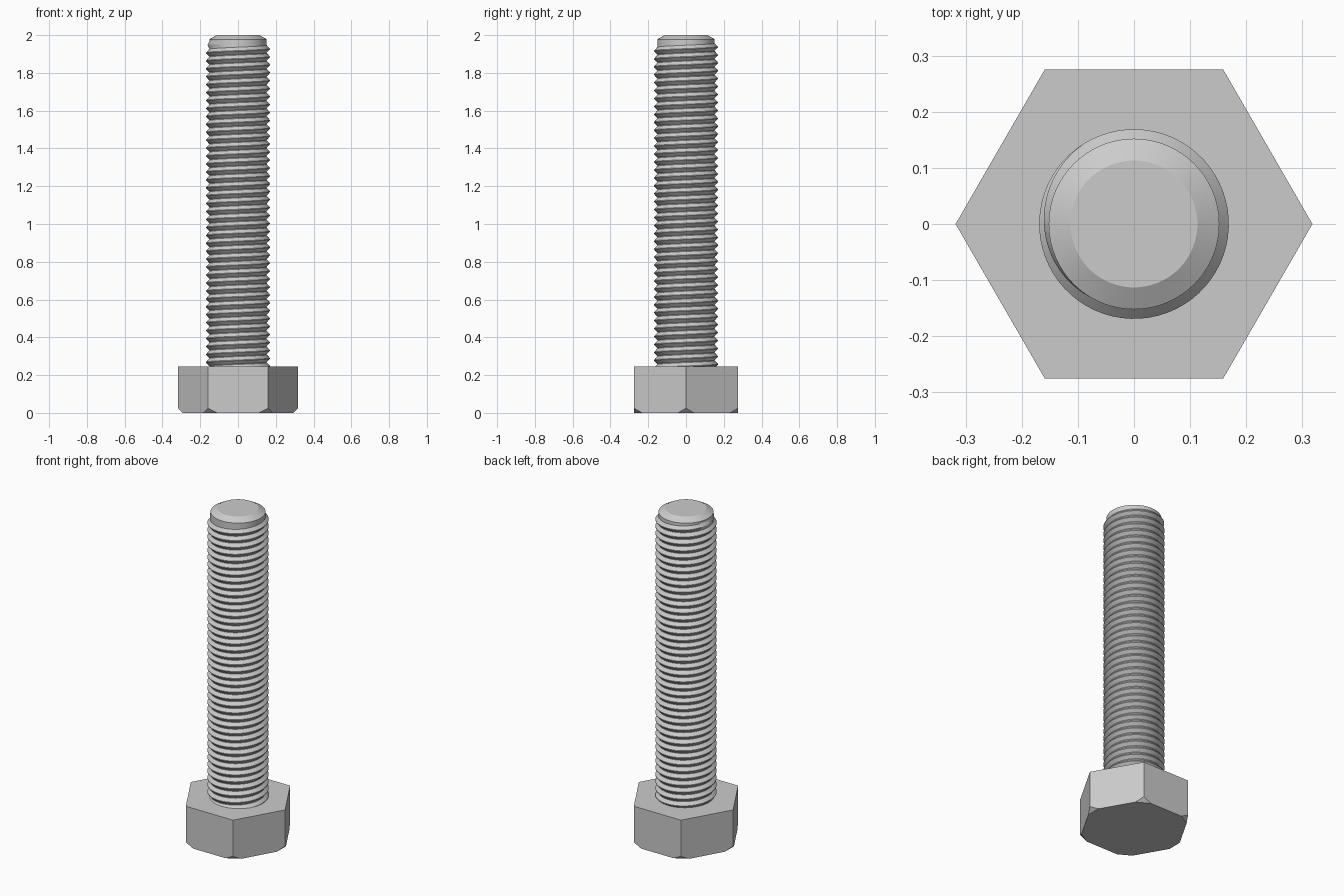
import bpy, bmesh
from math import cos, sin, tau, radians
from mathutils import Vector

cube = bpy.data.objects.get("Cube")
if cube:
    bpy.data.objects.remove(cube)

steel = bpy.data.materials.new("grey_steel")
steel.use_nodes = True
steel.diffuse_color = (0.6, 0.6, 0.6, 1)
steel.node_tree.nodes["Principled BSDF"].inputs["Base Color"].default_value = (0.6, 0.6, 0.6, 1)


def finish(bm, name, smooth=None):
    """Turn a bmesh into a named steel object."""
    bmesh.ops.recalc_face_normals(bm, faces=bm.faces)
    mesh = bpy.data.meshes.new(name)
    bm.to_mesh(mesh)
    bm.free()
    mesh.materials.append(steel)
    obj = bpy.data.objects.new(name, mesh)
    bpy.context.collection.objects.link(obj)
    if smooth:
        bpy.ops.object.select_all(action="DESELECT")
        obj.select_set(True)
        bpy.context.view_layer.objects.active = obj
        bpy.ops.object.shade_smooth_by_angle(angle=radians(smooth))
    return obj


def ring(bm, radius, z, count):
    return [bm.verts.new((radius * cos(tau * i / count), radius * sin(tau * i / count), z))
            for i in range(count)]


def lathe(bm, profile, count):
    """Stack rings into a closed solid."""
    rings = [ring(bm, r, z, count) for r, z in profile]
    for low, high in zip(rings, rings[1:]):
        for i in range(count):
            j = (i + 1) % count
            bm.faces.new((low[i], low[j], high[j], high[i]))
    bm.faces.new(rings[0][::-1])
    bm.faces.new(rings[-1])


# Hexagonal head with its six lower corners cut off
HEAD_R, HEAD_H = 0.318, 0.245
bm = bmesh.new()
lathe(bm, [(HEAD_R, 0), (HEAD_R, HEAD_H)], 6)
for i in range(6):
    out = Vector((cos(tau * i / 6), sin(tau * i / 6), 0))
    cut = bmesh.ops.bisect_plane(bm, geom=bm.verts[:] + bm.edges[:] + bm.faces[:],
                                 plane_co=out * HEAD_R + Vector((0, 0, 0.025)),
                                 plane_no=out - Vector((0, 0, 1)), clear_outer=True)
    edges = [e for e in cut["geom_cut"] if isinstance(e, bmesh.types.BMEdge)]
    bmesh.ops.holes_fill(bm, edges=edges)
finish(bm, "hex_head")

# Shank core with a chamfered tip
CORE_R = 0.152
bm = bmesh.new()
lathe(bm, [(CORE_R, HEAD_H - 0.03), (CORE_R, 1.978), (0.113, 2.0)], 96)
finish(bm, "shank_core", 25)

# Right-handed V thread, fading into the core at its upper end
PITCH, CREST_R, STEPS = 0.042, 0.169, 64
END_Z, END_ANGLE = 1.955, radians(240)
FADE = STEPS // 3
total = int((END_Z - HEAD_H + PITCH / 2) / PITCH * STEPS)
bm = bmesh.new()
previous = None
for k in range(total + 1):
    angle = END_ANGLE - tau * k / STEPS
    z = END_Z - PITCH * k / STEPS
    height = (CREST_R - CORE_R) * min(1, k / FADE)
    section = []
    for rise, dz in ((-0.001, -0.49), (height, -0.04), (height, 0.04), (-0.001, 0.49)):
        r = CORE_R + rise
        section.append(bm.verts.new((r * cos(angle), r * sin(angle), z + dz * PITCH)))
    if previous:
        for a in range(4):
            b = (a + 1) % 4
            bm.faces.new((previous[a], previous[b], section[b], section[a]))
    else:
        bm.faces.new(section)
    previous = section
bm.faces.new(previous[::-1])
finish(bm, "screw_thread", 25)
